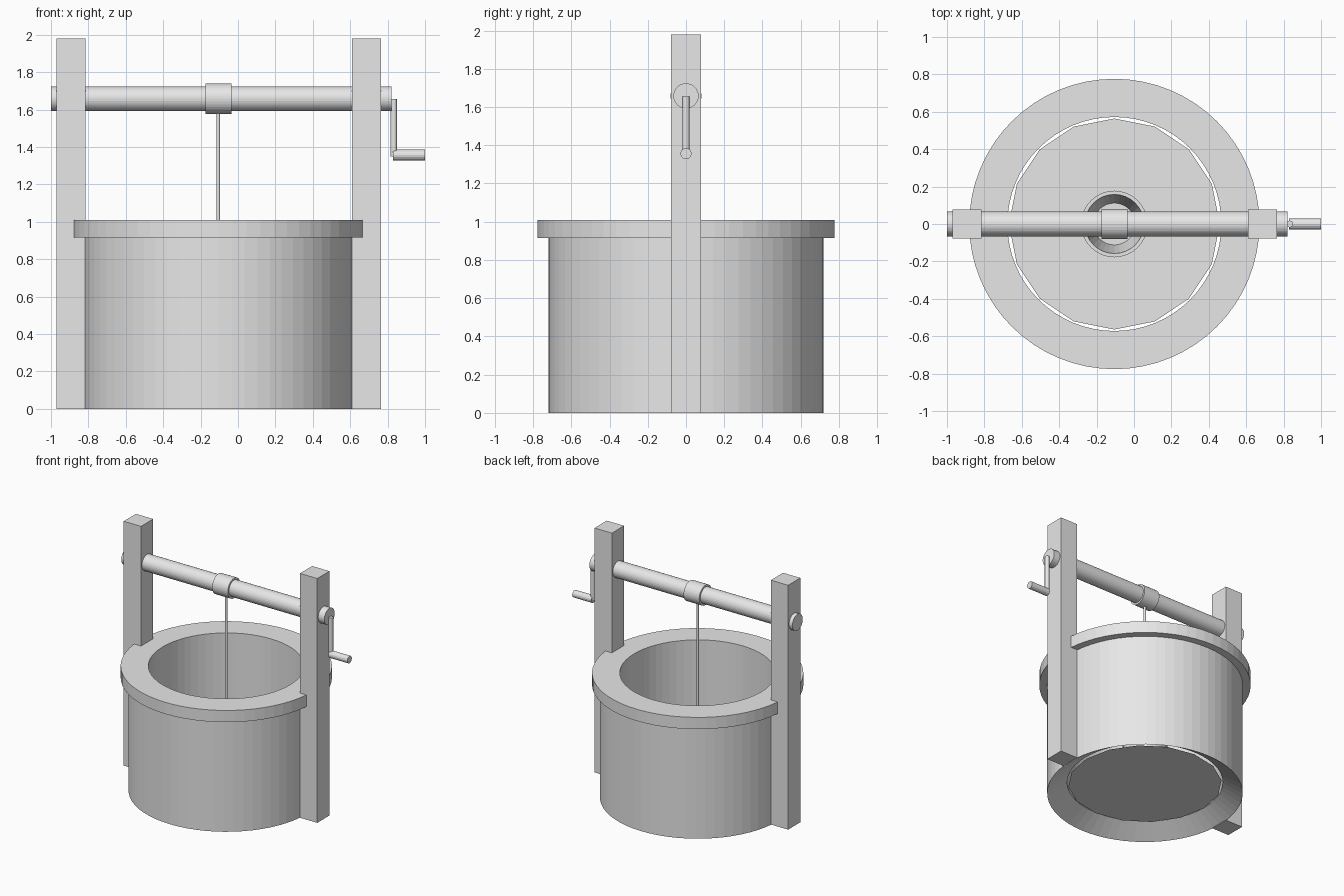
import bpy, bmesh, math
from mathutils import Vector

if "Cube" in bpy.data.objects:
    bpy.data.objects.remove(bpy.data.objects["Cube"])

CX = -0.105          # well axis
AXLE_Z = 1.658       # windlass axis height

grey = bpy.data.materials.new("plain_grey")
grey.diffuse_color = (0.8, 0.8, 0.8, 1)
grey.use_nodes = True
grey.node_tree.nodes["Principled BSDF"].inputs["Base Color"].default_value = grey.diffuse_color


def finish(name, bm):
    bmesh.ops.recalc_face_normals(bm, faces=bm.faces[:])
    mesh = bpy.data.meshes.new(name)
    bm.to_mesh(mesh)
    bm.free()
    mesh.materials.append(grey)
    obj = bpy.data.objects.new(name, mesh)
    bpy.context.collection.objects.link(obj)
    return obj


def lathe(name, profile, segs=64):
    """Revolve an (r, z) profile about the well axis."""
    bm = bmesh.new()
    rings = []
    for r, z in profile:
        rings.append([bm.verts.new((CX + r * math.cos(2 * math.pi * i / segs),
                                    r * math.sin(2 * math.pi * i / segs), z))
                      for i in range(segs)])
    for a, b in zip(rings, rings[1:]):
        for i in range(segs):
            j = (i + 1) % segs
            bm.faces.new((a[i], a[j], b[j], b[i]))
    return bm, rings


def rod(name, start, end, radius, segs=32):
    """Capped cylinder between two points."""
    p, q = Vector(start), Vector(end)
    bm = bmesh.new()
    bmesh.ops.create_cone(bm, cap_ends=True, segments=segs, radius1=radius,
                          radius2=radius, depth=(q - p).length)
    rot = (q - p).to_track_quat('Z', 'Y').to_matrix()
    for v in bm.verts:
        v.co = rot @ v.co + (p + q) / 2
    return finish(name, bm)


def box(name, lo, hi):
    bm = bmesh.new()
    bmesh.ops.create_cube(bm, size=1)
    for v in bm.verts:
        v.co = [lo[k] + (v.co[k] + 0.5) * (hi[k] - lo[k]) for k in range(3)]
    return finish(name, bm)


# Round wall, with the underside sloping up to the inner shaft
bm, _ = lathe("well_wall", [(0.718, 0.915), (0.718, 0), (0.572, 0.09), (0.572, 0.915)])
finish("well_wall", bm)

# Overhanging rim
bm, _ = lathe("well_rim", [(0.718, 0.915), (0.776, 0.915), (0.776, 1.01),
                           (0.572, 1.01), (0.572, 0.915)])
finish("well_rim", bm)

# Sixteen-sided water disc
bm, rings = lathe("water", [(0.564, 0.08)], 16)
bm.faces.new(rings[0])
finish("water", bm)

# Posts
for side, x in (("left", -0.97), ("right", 0.61)):
    box(side + "_post", (x, -0.078, 0), (x + 0.155, 0.078, 1.98))

# Windlass
rod("axle", (-1.0, 0, AXLE_Z), (0.82, 0, AXLE_Z), 0.066)
rod("rope_coil", (CX - 0.07, 0, AXLE_Z), (CX + 0.07, 0, AXLE_Z), 0.081)
rod("crank_arm", (0.833, 0, 1.35), (0.833, 0, 1.655), 0.018, 16)
rod("crank_handle", (0.83, 0, 1.356), (1.0, 0, 1.356), 0.029, 16)

# Rope and hanging bucket
rod("rope", (CX, 0, 0.62), (CX, 0, AXLE_Z), 0.009, 12)
bm, rings = lathe("bucket", [(0.13, 0.2), (0.178, 0.48), (0.158, 0.48), (0.112, 0.22)], 32)
bm.faces.new(rings[0])
bm.faces.new(rings[-1])
finish("bucket", bm)

# Bucket bail
pts = [Vector((CX + 0.168 * math.cos(math.pi * i / 8), 0,
               0.47 + 0.15 * math.sin(math.pi * i / 8))) for i in range(9)]
curve = bpy.data.curves.new("bucket_bail", 'CURVE')
curve.dimensions = '3D'
curve.bevel_depth = 0.008
curve.bevel_resolution = 1
spline = curve.splines.new('POLY')
spline.points.add(len(pts) - 1)
for sp, p in zip(spline.points, pts):
    sp.co = (*p, 1)
curve.materials.append(grey)
bpy.context.collection.objects.link(bpy.data.objects.new("bucket_bail", curve))
